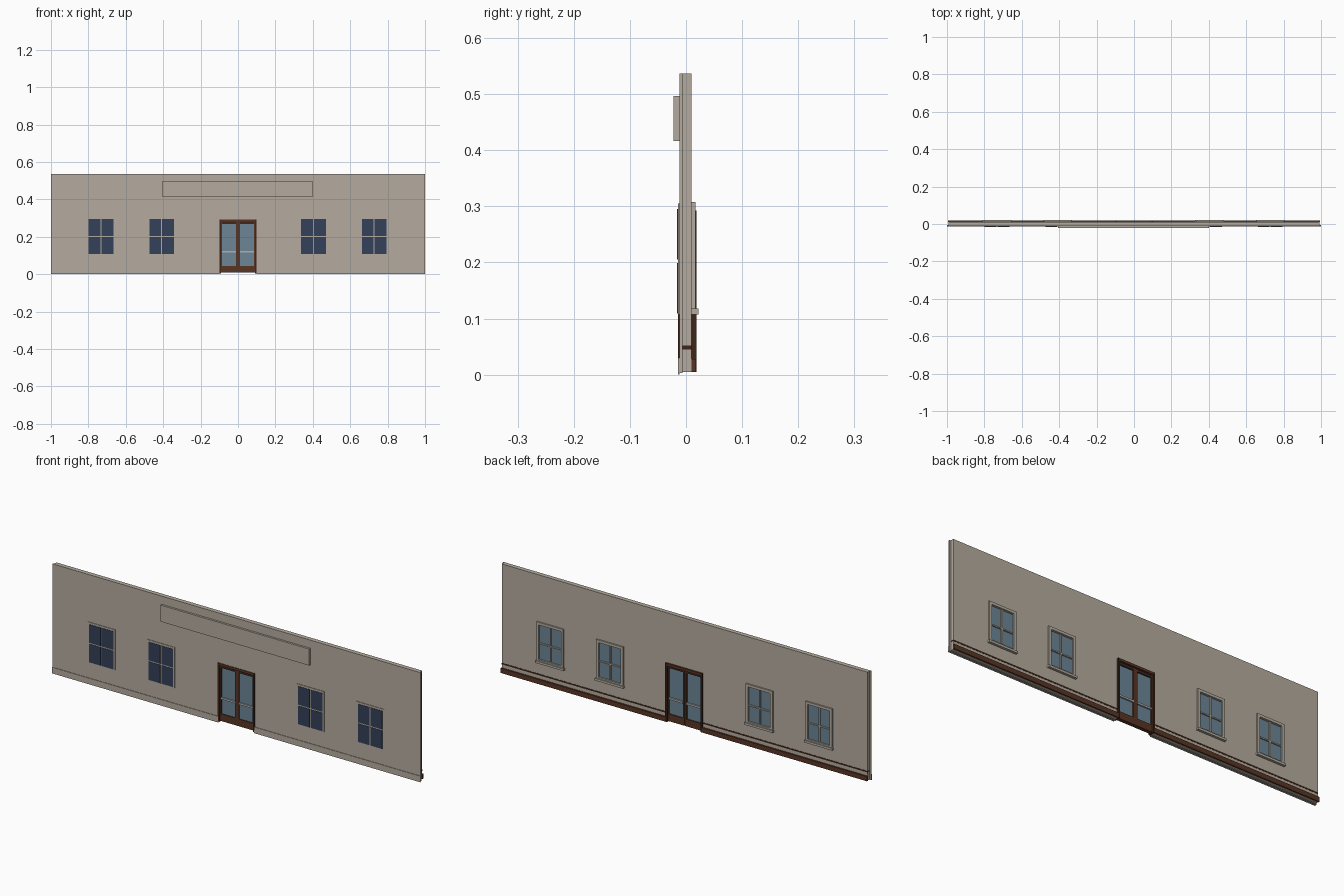
import bpy

if "Cube" in bpy.data.objects:
    bpy.data.objects.remove(bpy.data.objects["Cube"])

def material(name, rgb):
    m = bpy.data.materials.new(name)
    m.diffuse_color = (*rgb, 1)
    m.use_nodes = True
    m.node_tree.nodes["Principled BSDF"].inputs["Base Color"].default_value = m.diffuse_color
    return m

WALL = material("taupe plaster", (0.46, 0.41, 0.345))
NAVY = material("dark navy pane", (0.034, 0.053, 0.1))
GLASS = material("blue grey glass", (0.15, 0.235, 0.305))
BROWN = material("brown wood", (0.1, 0.036, 0.018))
DARK = material("dark brown trim", (0.05, 0.019, 0.01))
METAL = material("pale metal", (0.42, 0.45, 0.46))

def box(name, x, y, z, mat):
    """Box from (min, max) pairs."""
    corners = [(a, b, c) for a in x for b in y for c in z]
    faces = [(0, 1, 3, 2), (4, 6, 7, 5), (0, 4, 5, 1),
             (2, 3, 7, 6), (0, 2, 6, 4), (1, 5, 7, 3)]
    me = bpy.data.meshes.new(name)
    me.from_pydata(corners, [], faces)
    me.materials.append(mat)
    ob = bpy.data.objects.new(name, me)
    bpy.context.collection.objects.link(ob)
    return ob

def frame(name, x, y, z, w, mat):
    """Four bars just inside a rectangle."""
    box(name + "_left", (x[0], x[0] + w), y, z, mat)
    box(name + "_right", (x[1] - w, x[1]), y, z, mat)
    for part, a in (("bottom", z[0]), ("top", z[1] - w)):
        box(f"{name}_{part}", (x[0] + w, x[1] - w), y, (a, a + w), mat)

def cut(ob, cutter):
    mod = ob.modifiers.new("opening", "BOOLEAN")
    mod.operation = "DIFFERENCE"
    mod.solver = "EXACT"
    mod.object = cutter
    cutter.hide_render = True
    cutter.hide_viewport = True

TOP = 0.537
WINDOWS = (-0.732, -0.408, 0.404, 0.728)   # window centres
HW, Z0, Z1 = 0.066, 0.109, 0.295           # window half width and height

# Wall: outer skin, and inner skin split by a dark rail
outer = box("outer_wall", (-1, 1), (-0.012, -0.006), (0.003, TOP), WALL)
inner = box("inner_wall", (-0.993, 0.993), (-0.006, 0.01), (0.052, TOP), WALL)
door_cutter = box("door_cutter", (-0.098, 0.098), (-0.1, 0.1), (-0.1, 0.29), WALL)
cut(outer, door_cutter)
cut(inner, door_cutter)

# Lower strips on either side of the door
for side, s in (("left", -1), ("right", 1)):
    def span(end):
        return tuple(sorted((s * 0.098, s * end)))
    box(f"{side}_lower_inner_wall", span(0.993), (-0.006, 0.01), (0.005, 0.045), WALL)
    box(f"{side}_rail", span(0.993), (-0.006, 0.011), (0.045, 0.052), DARK)
    box(f"{side}_baseboard", span(0.995), (0.01, 0.018), (0.005, 0.028), BROWN)
    box(f"{side}_plinth", span(1.0), (-0.0145, -0.012), (0, 0.03), WALL)

# Sign board
box("sign_board", (-0.405, 0.402), (-0.022, -0.012), (0.416, 0.497), WALL)

# Windows: dark panes outside, recessed glass with casing and sill inside
for i, cx in enumerate(WINDOWS, 1):
    n = f"window_{i}"
    cutter = box(n + "_cutter", (cx - HW, cx + HW), (0.003, 0.1), (Z0 + 0.008, Z1), WALL)
    cut(inner, cutter)
    box(n + "_front_casing", (cx - HW - 0.008, cx + HW + 0.008),
        (-0.0145, -0.012), (Z0 - 0.002, 0.305), WALL)
    zm = (Z0 + Z1) / 2
    for sx, x in (("left", (cx - HW, cx - 0.003)), ("right", (cx + 0.003, cx + HW))):
        for sz, z in (("lower", (Z0, zm - 0.003)), ("upper", (zm + 0.003, Z1))):
            box(f"{n}_{sx}_{sz}_pane", x, (-0.0162, -0.0145), z, NAVY)
    box(n + "_back_glass", (cx - HW, cx + HW), (0.003, 0.006), (Z0 + 0.008, Z1), GLASS)
    frame(n + "_back_casing", (cx - HW - 0.007, cx + HW + 0.007),
          (0.01, 0.017), (0.112, 0.308), 0.013, WALL)
    box(n + "_back_mullion", (cx - 0.003, cx + 0.003), (0.006, 0.012), (Z0 + 0.008, Z1), WALL)
    box(n + "_back_crossbar", (cx - HW, cx + HW), (0.006, 0.012), (zm - 0.003, zm + 0.003), WALL)
    box(n + "_sill", (cx - 0.077, cx + 0.077), (0.01, 0.022), (0.107, 0.118), WALL)

# Door frame
for side, x in (("left", (-0.1, -0.091)), ("right", (0.091, 0.1))):
    box(f"{side}_door_jamb", x, (-0.0145, 0.0185), (0.005, 0.293), DARK)
box("door_head", (-0.091, 0.091), (-0.0145, 0.0185), (0.281, 0.293), BROWN)

# Double doors with push bars
for side, s in (("left", -1), ("right", 1)):
    def sx(a, b):
        return tuple(sorted((s * a, s * b)))
    n = side + "_door"
    Y = (-0.008, 0.01)
    box(n + "_glass", sx(0.01, 0.086), (-0.003, 0.004), (0.042, 0.27), GLASS)
    box(n + "_inner_stile", sx(0.0005, 0.0105), Y, (0.008, 0.281), BROWN)
    box(n + "_outer_stile", sx(0.0855, 0.091), Y, (0.008, 0.281), BROWN)
    box(n + "_bottom_rail", sx(0.0105, 0.0855), Y, (0.008, 0.043), BROWN)
    box(n + "_top_rail", sx(0.0105, 0.0855), Y, (0.269, 0.281), DARK)
    for part, y in (("front", (-0.009, -0.003)), ("back", (0.004, 0.011))):
        box(f"{n}_{part}_push_bar", sx(0.0105, 0.0855), y, (0.115, 0.124), METAL)
